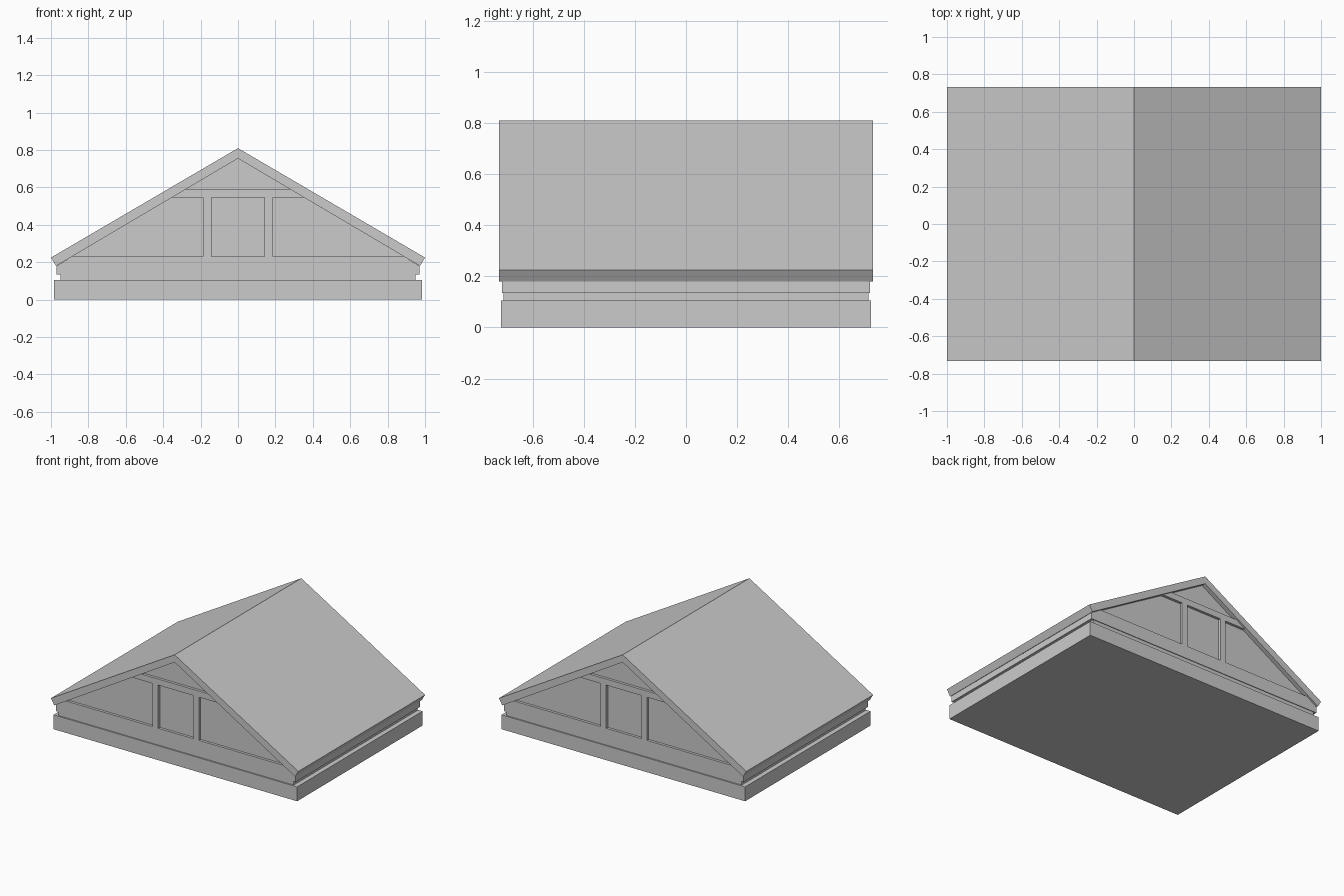
import bpy, bmesh

cube = bpy.data.objects.get("Cube")
if cube:
    bpy.data.objects.remove(cube, do_unlink=True)

stone = bpy.data.materials.new("grey_stone")
stone.use_nodes = True
stone.diffuse_color = (0.6, 0.6, 0.6, 1)
stone.node_tree.nodes["Principled BSDF"].inputs["Base Color"].default_value = (0.6, 0.6, 0.6, 1)

# Main dimensions
RIDGE, EAVE_X, EAVE_Z = 0.81, 1.0, 0.225
SOFFIT_RIDGE, SOFFIT_X, SOFFIT_Z = 0.755, 0.973, 0.18
ROOF_Y, BASE_Y, FRAME_Y, GROOVE_Y, PANEL_Y = 0.732, 0.724, 0.719, 0.714, 0.70
SILL, TIE_LOW, TIE_HIGH = 0.23, 0.545, 0.59


def soffit_x(z):
    """Half width of the gable under the roof at height z."""
    return min(0.97, SOFFIT_X * (SOFFIT_RIDGE - z) / (SOFFIT_RIDGE - SOFFIT_Z))


def prism(name, outline, y0, y1):
    """Extrude an x-z outline from y0 to y1."""
    bm = bmesh.new()
    face = bm.faces.new([bm.verts.new((x, y0, z)) for x, z in outline])
    moved = bmesh.ops.extrude_face_region(bm, geom=[face])["geom"]
    verts = [g for g in moved if isinstance(g, bmesh.types.BMVert)]
    bmesh.ops.translate(bm, verts=verts, vec=(0, y1 - y0, 0))
    bmesh.ops.recalc_face_normals(bm, faces=bm.faces[:])
    mesh = bpy.data.meshes.new(name)
    bm.to_mesh(mesh)
    bm.free()
    mesh.materials.append(stone)
    obj = bpy.data.objects.new(name, mesh)
    bpy.context.collection.objects.link(obj)
    return obj


def rect(x0, x1, z0, z1):
    return [(x0, z0), (x1, z0), (x1, z1), (x0, z1)]


def symmetric(right_side):
    """Close a right half outline by mirroring it across x = 0."""
    return right_side + [(-x, z) for x, z in reversed(right_side) if x]


# Plinth and the recessed groove above it
prism("plinth", rect(-0.985, 0.985, 0, 0.105), -BASE_Y, BASE_Y)
prism("groove", rect(-0.95, 0.95, 0.105, 0.135), -GROOVE_Y, GROOVE_Y)

# Lower beam, trimmed by the roof slope
prism("lower_beam", symmetric([(0.97, 0.135), (0.97, SOFFIT_Z),
                               (soffit_x(SILL), SILL)]), -FRAME_Y, FRAME_Y)

# Recessed gable infill
prism("gable_infill", symmetric([(soffit_x(SILL), SILL), (0, SOFFIT_RIDGE)]),
      -PANEL_Y, PANEL_Y)

# Raised timbers on both gables
for side, sign in (("front", -1), ("back", 1)):
    inner, outer = sign * PANEL_Y, sign * FRAME_Y
    prism(side + "_tie_beam", symmetric([(soffit_x(TIE_LOW), TIE_LOW),
                                         (soffit_x(TIE_HIGH), TIE_HIGH)]), inner, outer)
    for hand, x in (("right", -0.165), ("left", 0.165)):
        prism(f"{side}_{hand}_post", rect(x - 0.0225, x + 0.0225, SILL, TIE_LOW), inner, outer)

# Pitched roof slab with square-cut eaves
prism("roof", [(-EAVE_X, EAVE_Z), (0, RIDGE), (EAVE_X, EAVE_Z),
               (SOFFIT_X, SOFFIT_Z), (0, SOFFIT_RIDGE), (-SOFFIT_X, SOFFIT_Z)],
      -ROOF_Y, ROOF_Y)
